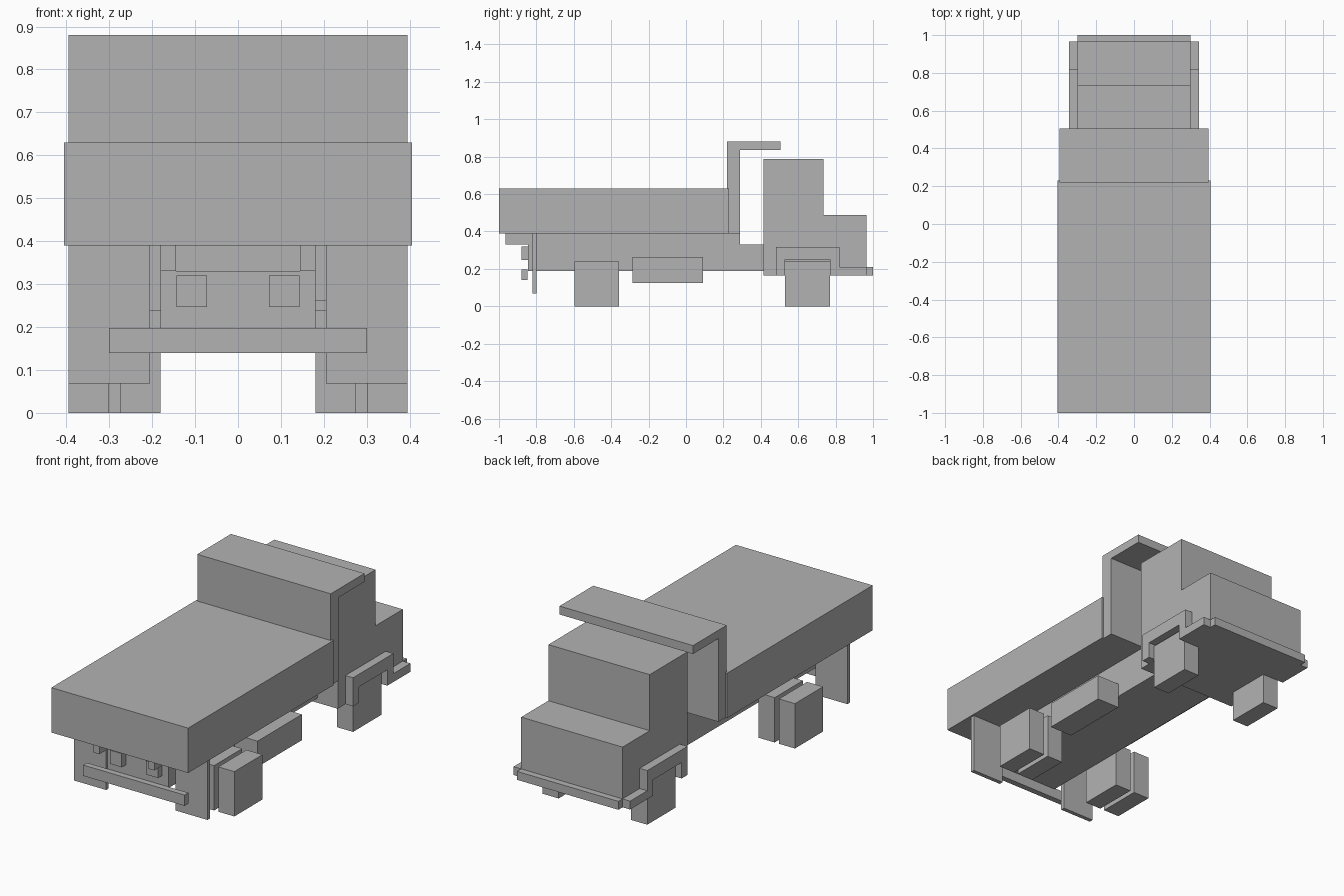
import bpy
import bmesh

if "Cube" in bpy.data.objects:
    bpy.data.objects.remove(bpy.data.objects["Cube"])

grey = bpy.data.materials.new("grey")
grey.diffuse_color = (0.45, 0.45, 0.45, 1)
grey.use_nodes = True
grey.node_tree.nodes["Principled BSDF"].inputs["Base Color"].default_value = grey.diffuse_color


def finish(name, bm):
    bmesh.ops.recalc_face_normals(bm, faces=bm.faces)
    mesh = bpy.data.meshes.new(name)
    bm.to_mesh(mesh)
    bm.free()
    mesh.materials.append(grey)
    obj = bpy.data.objects.new(name, mesh)
    bpy.context.collection.objects.link(obj)
    return obj


def extrude(name, profile, x0, x1):
    """Side profile of (y, z) points, extruded from x0 to x1."""
    bm = bmesh.new()
    face = bm.faces.new([bm.verts.new((x0, y, z)) for y, z in profile])
    ext = bmesh.ops.extrude_face_region(bm, geom=[face])
    verts = [v for v in ext["geom"] if isinstance(v, bmesh.types.BMVert)]
    bmesh.ops.translate(bm, verts=verts, vec=(x1 - x0, 0, 0))
    return finish(name, bm)


def box(name, x0, x1, y0, y1, z0, z1):
    return extrude(name, [(y0, z0), (y1, z0), (y1, z1), (y0, z1)], x0, x1)


def pair(obj):
    """Mirror a part to the other side."""
    obj.modifiers.new("Mirror", 'MIRROR').use_axis[0] = True


# Load bed with headboard and overhang above the cab
box("load_bed", -0.405, 0.405, -1.0, 0.23, 0.39, 0.63)
extrude("headboard", [(0.22, 0.39), (0.29, 0.39), (0.29, 0.835), (0.505, 0.835),
                      (0.505, 0.88), (0.22, 0.88)], -0.395, 0.395)

# Chassis and bed rails
box("chassis", -0.18, 0.18, -0.845, 0.415, 0.19, 0.33)
pair(box("bed_rail", 0.145, 0.18, -0.965, 0.29, 0.33, 0.39))

# Cab with hood, fenders and front bumper
extrude("cab", [(0.415, 0.165), (0.965, 0.165), (0.965, 0.487), (0.735, 0.487),
                (0.735, 0.787), (0.415, 0.787)], -0.30, 0.30)
pair(extrude("fender", [(0.48, 0.165), (0.53, 0.165), (0.53, 0.25), (0.77, 0.25),
                        (0.77, 0.165), (0.965, 0.165), (0.965, 0.21), (0.82, 0.21),
                        (0.82, 0.318), (0.48, 0.318)], 0.30, 0.345))
box("front_bumper", -0.30, 0.30, 0.965, 1.0, 0.165, 0.21)

# Wheels: single at the front, double at the rear
pair(box("front_wheel", 0.215, 0.31, 0.53, 0.77, 0, 0.243))
pair(box("rear_inner_wheel", 0.18, 0.275, -0.595, -0.357, 0, 0.24))
pair(box("rear_outer_wheel", 0.30, 0.395, -0.595, -0.357, 0, 0.24))

# Fuel tank, mud flaps, tail lights and rear bumper
box("fuel_tank", 0.18, 0.315, -0.285, 0.09, 0.125, 0.263)
pair(box("mud_flap", 0.205, 0.395, -0.822, -0.80, 0.068, 0.39))
pair(box("tail_light", 0.072, 0.143, -0.88, -0.845, 0.247, 0.32))
box("rear_bumper", -0.30, 0.30, -0.88, -0.848, 0.14, 0.198)
